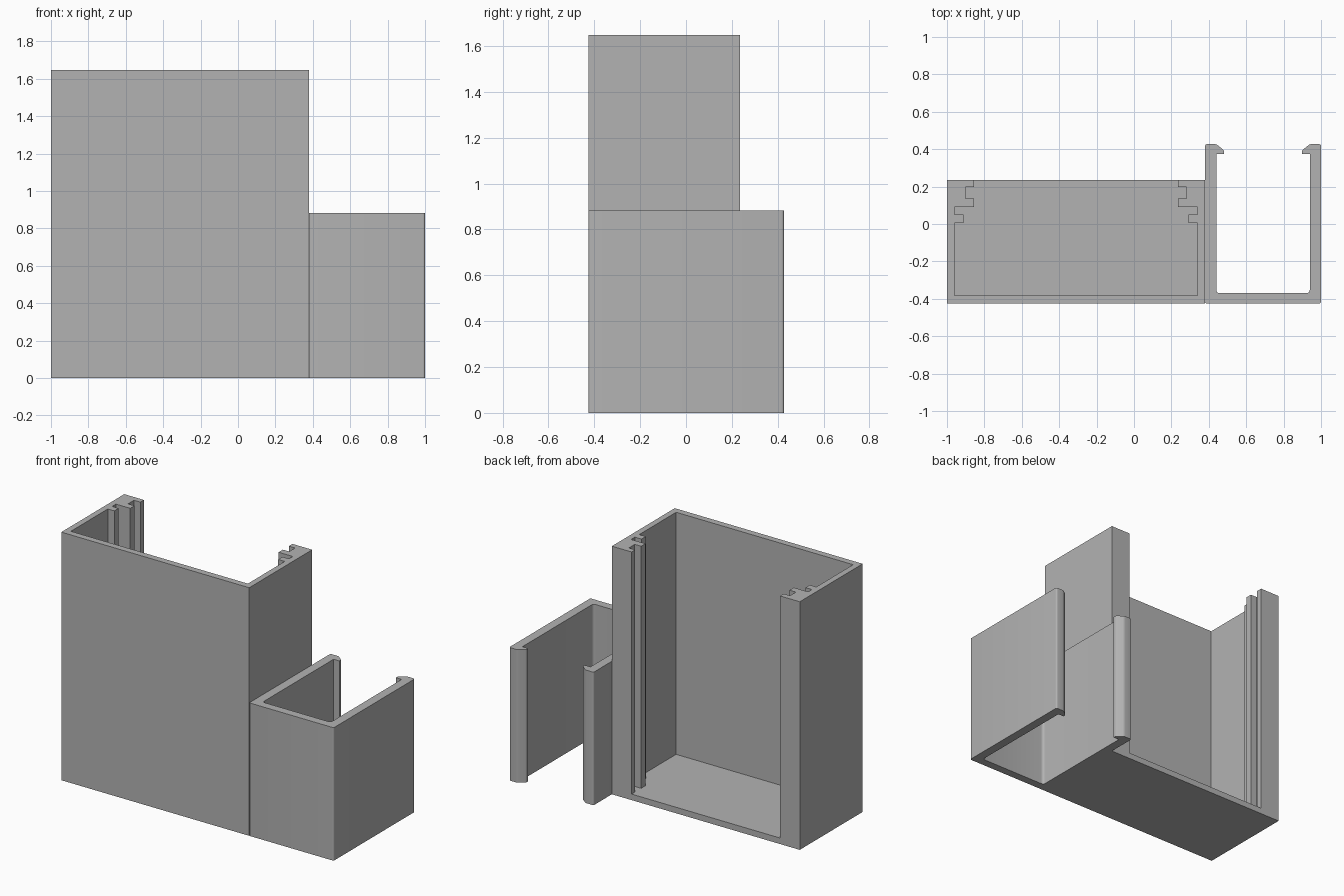
import bpy
import bmesh
from mathutils import Vector

if "Cube" in bpy.data.objects:
    bpy.data.objects.remove(bpy.data.objects["Cube"], do_unlink=True)

grey = bpy.data.materials.new("plain grey")
grey.use_nodes = True
colour = (0.45, 0.45, 0.45, 1)
grey.diffuse_color = colour
grey.node_tree.nodes["Principled BSDF"].inputs["Base Color"].default_value = colour


def rounded(points, steps=4):
    """Outline from (x, y) or (x, y, radius) corners."""
    out = []
    for i, p in enumerate(points):
        corner = Vector(p[:2])
        if len(p) == 2:
            out.append(corner)
            continue
        a, b = (corner + (Vector(points[j % len(points)][:2]) - corner).normalized() * p[2]
                for j in (i - 1, i + 1))
        for k in range(steps + 1):
            t = k / steps
            out.append(a * (1 - t) ** 2 + corner * 2 * t * (1 - t) + b * t * t)
    return out


def mirrored(half, centre):
    """Close a half outline with its mirror image about x = centre."""
    return half + [(2 * centre - p[0], *p[1:]) for p in reversed(half)]


def prism(name, points, bottom, top):
    bm = bmesh.new()
    face = bm.faces.new([bm.verts.new((p.x, p.y, bottom)) for p in rounded(points)])
    walls = bmesh.ops.extrude_face_region(bm, geom=[face])
    verts = [v for v in walls["geom"] if isinstance(v, bmesh.types.BMVert)]
    bmesh.ops.translate(bm, verts=verts, vec=(0, 0, top - bottom))
    bmesh.ops.recalc_face_normals(bm, faces=bm.faces)
    mesh = bpy.data.meshes.new(name)
    bm.to_mesh(mesh)
    bm.free()
    mesh.materials.append(grey)
    obj = bpy.data.objects.new(name, mesh)
    bpy.context.collection.objects.link(obj)
    return obj


# Tall open-backed holder with a floor
front, back, height, floor = -0.425, 0.235, 1.647, 0.04
holder = prism("tall_holder", [(-1, front), (0.38, front), (0.38, back), (-1, back)], 0, height)

# Cavity with stepped guide grooves on both sides
groove = [(-0.855, 0.3), (-0.855, 0.197), (-0.902, 0.197), (-0.902, 0.135),
          (-0.855, 0.135), (-0.855, 0.09), (-0.96, 0.09), (-0.96, 0.05),
          (-0.912, 0.05), (-0.912, 0.005), (-0.96, 0.005), (-0.96, -0.382)]
cutter = prism("cavity_cutter", mirrored(groove, -0.31), floor, height + 0.1)
cutter.hide_render = True

cut = holder.modifiers.new("cavity", "BOOLEAN")
cut.operation = "DIFFERENCE"
cut.solver = "EXACT"
cut.object = cutter
bpy.context.view_layer.objects.active = holder
holder.select_set(True)
bpy.ops.object.modifier_apply(modifier=cut.name)
bpy.data.objects.remove(cutter, do_unlink=True)

# Side clip: open channel with two hooked arms
arm = [(0.38, -0.425, 0.012), (0.38, 0.427, 0.012), (0.44, 0.427, 0.01),
       (0.482, 0.393, 0.006), (0.482, 0.374), (0.44, 0.374), (0.44, -0.37, 0.02)]
clip = prism("side_clip", mirrored(arm, 0.69), 0, 0.883)

# Keep sharp edges, smooth only the small fillets
bpy.ops.object.select_all(action="DESELECT")
clip.select_set(True)
bpy.context.view_layer.objects.active = clip
bpy.ops.object.shade_smooth_by_angle(angle=0.5)
